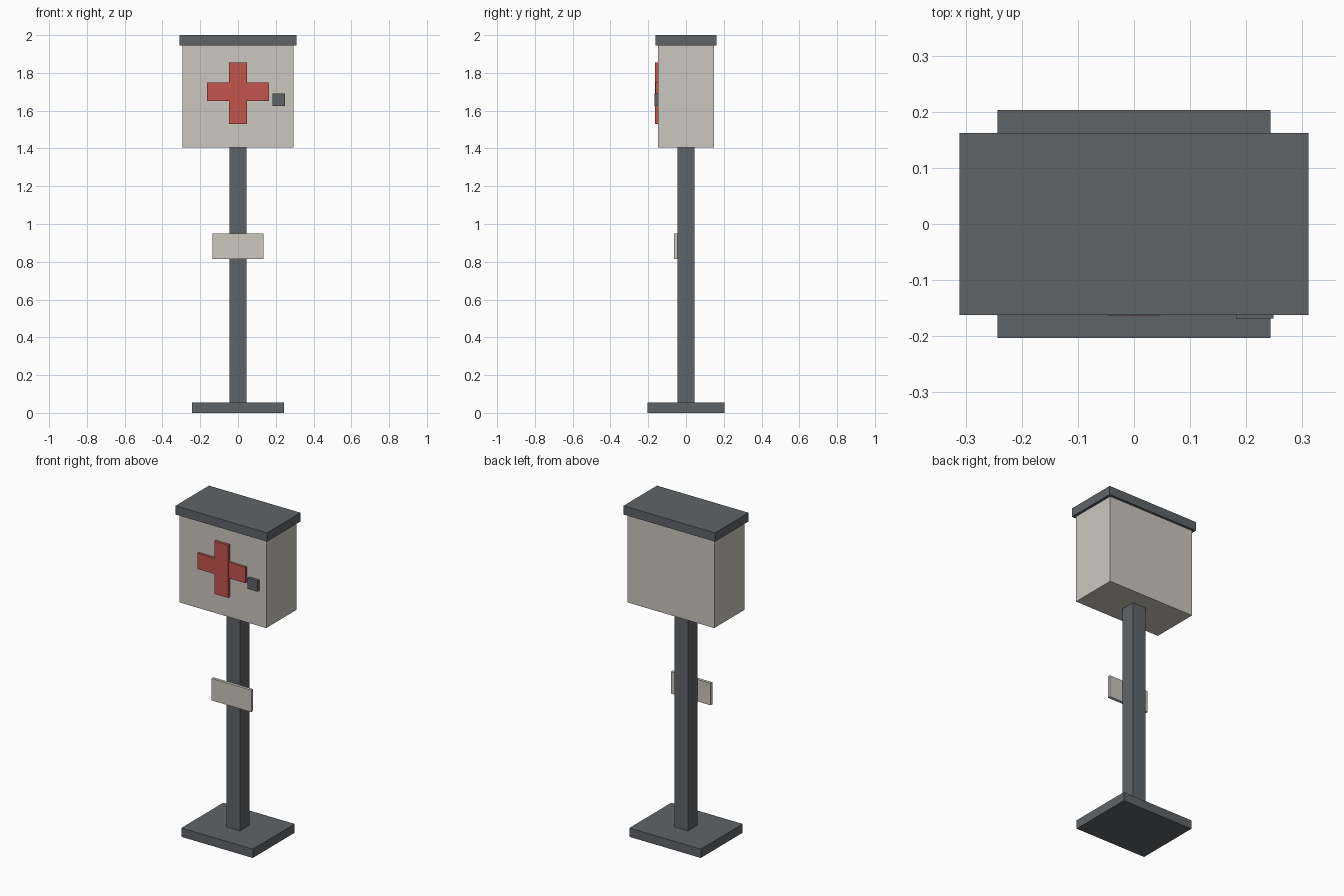
import bpy
import bmesh
from mathutils import Vector

cube = bpy.data.objects.get("Cube")
if cube:
    bpy.data.objects.remove(cube, do_unlink=True)


def material(name, rgb):
    mat = bpy.data.materials.new(name)
    mat.use_nodes = True
    colour = (*rgb, 1.0)
    mat.diffuse_color = colour
    mat.node_tree.nodes["Principled BSDF"].inputs["Base Color"].default_value = colour
    return mat


def box(name, low, high, mat):
    """Axis-aligned box between two opposite corners."""
    low, high = Vector(low), Vector(high)
    centre, size = (low + high) / 2, high - low
    bm = bmesh.new()
    bmesh.ops.create_cube(bm, size=1)
    bmesh.ops.scale(bm, vec=size, verts=bm.verts)
    mesh = bpy.data.meshes.new(name)
    bm.to_mesh(mesh)
    bm.free()
    mesh.materials.append(mat)
    obj = bpy.data.objects.new(name, mesh)
    obj.location = centre
    bpy.context.collection.objects.link(obj)
    return obj


grey = material("slate grey", (0.117, 0.127, 0.136))
cream = material("warm cream", (0.597, 0.571, 0.521))
red = material("soft red", (0.539, 0.091, 0.078))

# Stand
box("base_plate", (-0.243, -0.203, 0), (0.243, 0.203, 0.054), grey)
box("post", (-0.046, -0.046, 0.054), (0.046, 0.046, 1.405), grey)
box("sign_plate", (-0.135, -0.064, 0.814), (0.135, -0.046, 0.949), cream)

# Cabinet and lid
box("cabinet", (-0.295, -0.147, 1.405), (0.295, 0.147, 1.946), cream)
box("lid", (-0.311, -0.162, 1.946), (0.311, 0.162, 2.0), grey)

# Raised cross on the door, upright bar slightly proud of the crossbar
box("cross_upright", (-0.047, -0.163, 1.53), (0.047, -0.147, 1.854), red)
box("cross_bar", (-0.163, -0.161, 1.651), (0.163, -0.147, 1.748), red)

# Door latch
box("latch", (0.182, -0.168, 1.624), (0.249, -0.147, 1.69), grey)
